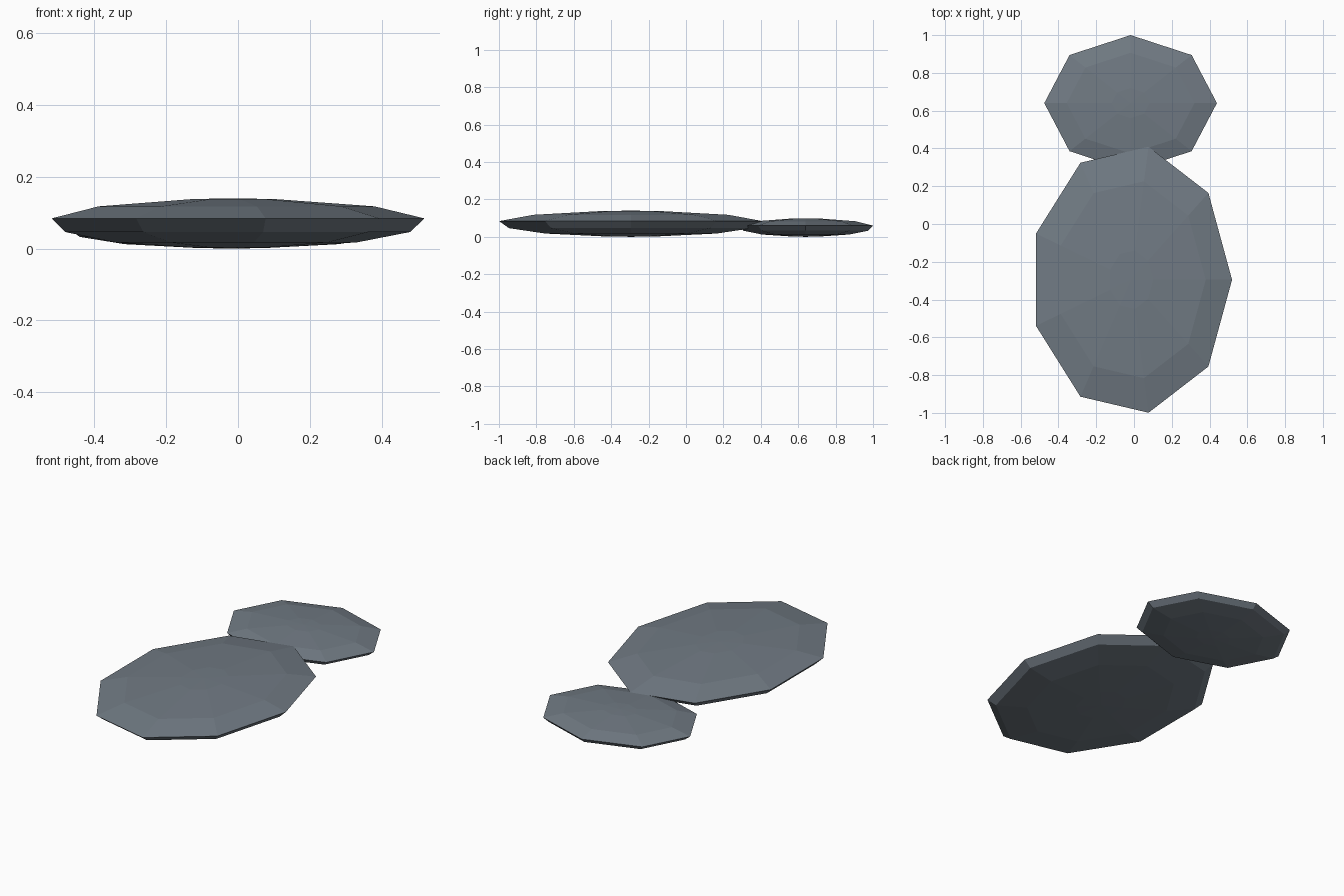
import bpy
import bmesh
from math import cos, sin, tau

cube = bpy.data.objects.get("Cube")
if cube:
    bpy.data.objects.remove(cube, do_unlink=True)

# Slate colour
slate = bpy.data.materials.new("slate_grey")
slate.use_nodes = True
colour = (0.165, 0.197, 0.23, 1)
slate.diffuse_color = colour
bsdf = slate.node_tree.nodes["Principled BSDF"]
bsdf.inputs["Base Color"].default_value = colour
bsdf.inputs["Roughness"].default_value = 0.9

# Shared stone profile: (radius factor, height factor) from bottom to top
PROFILE = [(0.22, 0.02), (0.65, 0.125), (0.925, 0.33),
           (1.0, 0.6), (0.74, 0.84), (0.22, 0.985)]


def stone(name, centre, radii, height, sides):
    """Flat faceted stone: elliptical rings closed by shallow fans."""
    bm = bmesh.new()
    rings = []
    for r, h in PROFILE:
        rings.append([bm.verts.new((radii[0] * r * cos(tau * i / sides),
                                    radii[1] * r * sin(tau * i / sides),
                                    height * h)) for i in range(sides)])
    bottom = bm.verts.new((0, 0, 0))
    top = bm.verts.new((0, 0, height))
    for i in range(sides):
        j = (i + 1) % sides
        for low, high in zip(rings, rings[1:]):
            bm.faces.new((low[i], low[j], high[j], high[i]))
        bm.faces.new((bottom, rings[0][j], rings[0][i]))
        bm.faces.new((top, rings[-1][i], rings[-1][j]))
    bmesh.ops.recalc_face_normals(bm, faces=bm.faces)
    mesh = bpy.data.meshes.new(name)
    bm.to_mesh(mesh)
    bm.free()
    mesh.materials.append(slate)
    obj = bpy.data.objects.new(name, mesh)
    obj.location = (*centre, 0)
    bpy.context.collection.objects.link(obj)


# Large stone in front, small stone touching it behind
stone("large_stone", (-0.016, -0.295), (0.535, 0.715), 0.14, 9)
stone("small_stone", (-0.018, 0.64), (0.457, 0.36), 0.099, 8)
